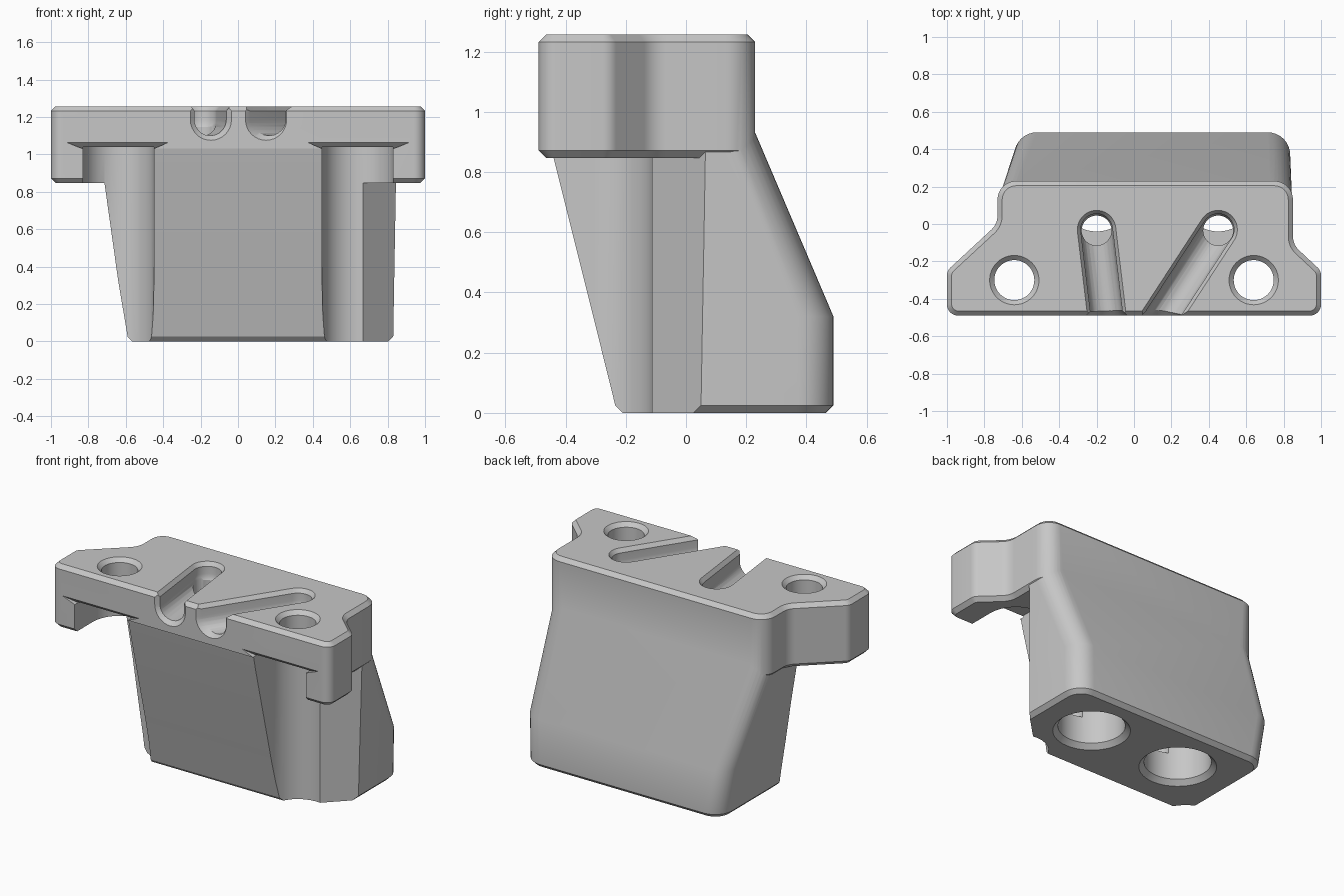
import bpy, bmesh, math
from mathutils import Vector

old = bpy.data.objects.get("Cube")
if old:
    bpy.data.objects.remove(old)

metal = bpy.data.materials.new("plain grey")
metal.use_nodes = True
GREY = (0.57, 0.57, 0.57, 1)
metal.diffuse_color = GREY
metal.node_tree.nodes["Principled BSDF"].inputs["Base Color"].default_value = GREY


def fillet(corners, radii, steps=8):
    """Round every corner of a polygon with an arc."""
    pts, n = [], len(corners)
    for i, r in enumerate(radii):
        p = Vector(corners[i])
        a = (Vector(corners[i - 1]) - p).normalized()
        b = (Vector(corners[(i + 1) % n]) - p).normalized()
        half = a.angle(b) / 2
        mid = p + (a + b).normalized() * r / math.sin(half)
        t = r / math.tan(half)
        s, e = p + a * t - mid, p + b * t - mid
        s_ang = math.atan2(s.y, s.x)
        turn = (math.atan2(e.y, e.x) - s_ang + math.pi) % math.tau - math.pi
        for k in range(steps + 1):
            g = s_ang + turn * k / steps
            pts.append(mid + r * Vector((math.cos(g), math.sin(g))))
    return pts


def inset(pts, d):
    """Move a counter-clockwise outline inward."""
    out, n = [], len(pts)
    for i, p in enumerate(pts):
        a, b = (p - pts[i - 1]).normalized(), (pts[(i + 1) % n] - p).normalized()
        m = Vector((-a.y - b.y, a.x + b.x)).normalized()
        out.append(p + m * d / max(0.5, m.dot(Vector((-a.y, a.x)))))
    return out


def loft(name, rings):
    """Solid through stacked outlines, given as (points, z)."""
    bm = bmesh.new()
    loops = [[bm.verts.new((p[0], p[1], z)) for p in pts] for pts, z in rings]
    n = len(loops[0])
    for lo, hi in zip(loops, loops[1:]):
        for i in range(n):
            j = (i + 1) % n
            bm.faces.new((lo[i], lo[j], hi[j], hi[i]))
    bm.faces.new(loops[0][::-1])
    bm.faces.new(loops[-1])
    bmesh.ops.recalc_face_normals(bm, faces=bm.faces)
    me = bpy.data.meshes.new(name)
    bm.to_mesh(me)
    bm.free()
    me.materials.append(metal)
    ob = bpy.data.objects.new(name, me)
    bpy.context.collection.objects.link(ob)
    return ob


def prism(name, pts, z0, z1):
    return loft(name, [(pts, z0), (pts, z1)])


def circle(x, y, r, n=48):
    return [(x + r * math.cos(math.tau * k / n), y + r * math.sin(math.tau * k / n)) for k in range(n)]


def rect(x0, x1, y0, y1):
    return [(x0, y0), (x1, y0), (x1, y1), (x0, y1)]


def stadium(start, end, r):
    s, e = Vector(start), Vector(end)
    base = math.atan2(e.y - s.y, e.x - s.x) + math.pi / 2
    pts = []
    for mid, first in ((s, base), (e, base + math.pi)):
        for k in range(17):
            g = first + math.pi * k / 16
            pts.append((mid.x + r * math.cos(g), mid.y + r * math.sin(g)))
    return pts


def combine(target, tool, operation="DIFFERENCE"):
    mod = target.modifiers.new("combine", "BOOLEAN")
    mod.operation, mod.solver, mod.object = operation, "EXACT", tool
    bpy.context.view_layer.objects.active = target
    bpy.ops.object.modifier_apply(modifier=mod.name)
    bpy.data.objects.remove(tool)


BOTTOM, TOP, CEIL, C = .847, 1.257, 1.04, .025
HOLE_X, HOLE_Y, POCKET = .64, -.30, .19

# Mounting flange with ears, chamfered top and bottom, relieved in front of the body
outline = fillet(
    [(-1, -.49), (1, -.49), (1, -.25), (.85, -.11), (.85, .23), (-.73, .23), (-.73, .0), (-1, -.25)],
    [.06, .06, .06, .1, .1, .1, .1, .06])
flange = loft("flange", [(inset(outline, C), BOTTOM), (outline, BOTTOM + C),
                         (outline, TOP - C), (inset(outline, C), TOP)])
combine(flange, prism("front_relief", rect(-HOLE_X, HOLE_X, -1, HOLE_Y), .5, 1.03))


# Leaning body with one cut-off front corner
def section(x0, x1, y0, y1):
    return fillet(rect(x0, x1, y0, y1), [.06, .06, .12, .12])


foot = section(-.59, .83, -.235, .49)
neck = section(-.727, .846, -.487, .226)
body = loft("adapter_block", [
    (inset(foot, C), 0), (foot, C), (section(-.64, .835, -.308, .49), .32),
    (section(-.727, .846, -.463, .226), .94), (neck, 1.05), (neck, 1.15)])
combine(body, prism("corner_relief", [(.66, -1), (1.2, -1), (1.2, .4), (.84, .06), (.66, -.12)], -.1, 1.1))
combine(body, flange, "UNION")

for side in (-1, 1):
    x = side * HOLE_X
    # Bolt clearance under the flange, open to the front
    combine(body, prism("bolt_pocket", stadium((x, HOLE_Y), (x, -1), POCKET), -.1, CEIL))
    # Chamfer on the flange edge above the clearance
    edge = []
    for z, near, far, y in ((CEIL - .01, .45, .83, -.455), (CEIL + C, .37, .92, -.491)):
        x0, x1 = sorted((side * near, side * far))
        edge.append((rect(x0, x1, -.6, y), z))
    combine(body, loft("edge_chamfer", edge))
    # Bolt hole with chamfered rim
    combine(body, loft("bolt_hole", [(circle(x, HOLE_Y, .107), .8), (circle(x, HOLE_Y, .107), TOP - C),
                                     (circle(x, HOLE_Y, .157), TOP + C)]))

# Round-bottomed top slots, each drilled down into a bore from below
R, MID = .085, 1.185
for x, front_x in ((-.2, -.145), (.45, .15)):
    start = Vector((x, -.03))
    end = start + (Vector((front_x, -.49)) - start) * 1.6
    widths = [(R * math.cos(math.radians(a)), MID - R * math.sin(math.radians(a)))
              for a in (85, 70, 55, 40, 25, 12, 0)]
    widths += [(R, TOP - C), (R + .036, TOP + C)]
    combine(body, loft("slot", [(stadium(start, end, w), z) for w, z in widths]))
    # Flared slot mouth on the front face
    mouth = loft("slot_mouth", [(stadium((front_x, MID), (front_x, 1.5), r), depth)
                                for r, depth in ((.075, .455), (.125, .505))])
    mouth.rotation_euler.x = math.pi / 2
    combine(body, mouth)
    drill = circle(x, -.035, .08)
    combine(body, prism("drill", drill, .2, 1.22))
    combine(body, loft("bore", [(circle(x, .155, .255), -.03), (circle(x, .155, .195), .03),
                                (circle(x, .155, .195), .27)]))

bpy.ops.object.select_all(action="DESELECT")
body.select_set(True)
bpy.context.view_layer.objects.active = body
bpy.ops.object.shade_smooth_by_angle(angle=math.radians(30))
